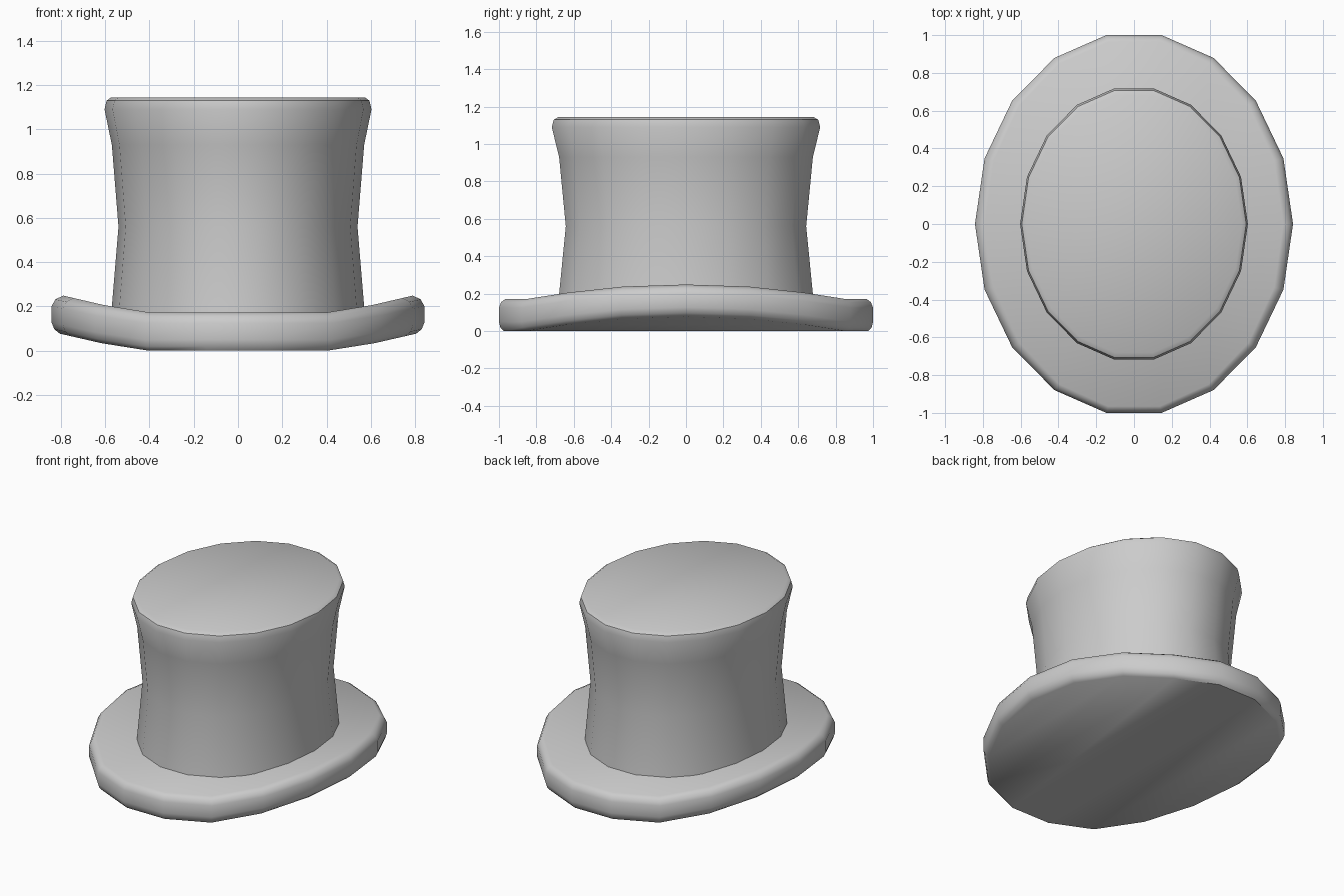
import bpy, bmesh, math

if "Cube" in bpy.data.objects:
    bpy.data.objects.remove(bpy.data.objects["Cube"])

N = 18  # sides of both ovals; a corner lies on the x axis


def oval(bm, rx, ry, z, lift=None):
    """One 18-sided ring; ry is measured to the flat front/back edge."""
    ry /= math.sin(math.radians(80))
    ring = []
    for i in range(N):
        a = 2 * math.pi * i / N
        k = min(i % 9, 9 - i % 9)  # steps away from the side tip
        dz = lift[k] if lift else 0
        ring.append(bm.verts.new((rx * math.cos(a), ry * math.sin(a), z + dz)))
    return ring


def bridge(bm, rings):
    for lo, hi in zip(rings, rings[1:]):
        for i in range(N):
            j = (i + 1) % N
            bm.faces.new((lo[i], lo[j], hi[j], hi[i]))


def strip_cap(bm, ring):
    """Close a ring with front-to-back strips so the cap bends along x."""
    for i in range(N // 2):
        quad = [ring[i], ring[i + 1], ring[-(i + 1) % N], ring[-i % N]]
        bm.faces.new(list(dict.fromkeys(quad)))


def finish(bm, name, angle):
    bmesh.ops.recalc_face_normals(bm, faces=bm.faces)
    mesh = bpy.data.meshes.new(name)
    bm.to_mesh(mesh)
    bm.free()
    obj = bpy.data.objects.new(name, mesh)
    bpy.context.collection.objects.link(obj)
    bpy.ops.object.select_all(action='DESELECT')
    obj.select_set(True)
    bpy.context.view_layer.objects.active = obj
    bpy.ops.object.shade_smooth_by_angle(angle=math.radians(angle))


# Brim: thick rounded oval slab with the sides curled upward
lift = [0.077, 0.066, 0.034, 0, 0]
bm = bmesh.new()
rings = [oval(bm, rx, ry, z, lift) for rx, ry, z in (
    (0.805, 0.975, 0.0), (0.83, 0.993, 0.02), (0.842, 1.0, 0.05),
    (0.842, 1.0, 0.125), (0.825, 0.988, 0.155), (0.79, 0.965, 0.172))]
bridge(bm, rings)
strip_cap(bm, rings[0])
strip_cap(bm, rings[-1])
finish(bm, "brim", 40)

# Crown: waisted oval tube with a flat, slightly bevelled top
bm = bmesh.new()
rings = [oval(bm, r, r * 1.19, z) for r, z in (
    (0.575, 0.13), (0.57, 0.2), (0.54, 0.56), (0.57, 0.93),
    (0.603, 1.09), (0.594, 1.13), (0.572, 1.145))]
bridge(bm, rings)
bm.faces.new(rings[-1])
bm.faces.new(rings[0])
finish(bm, "crown", 40)
